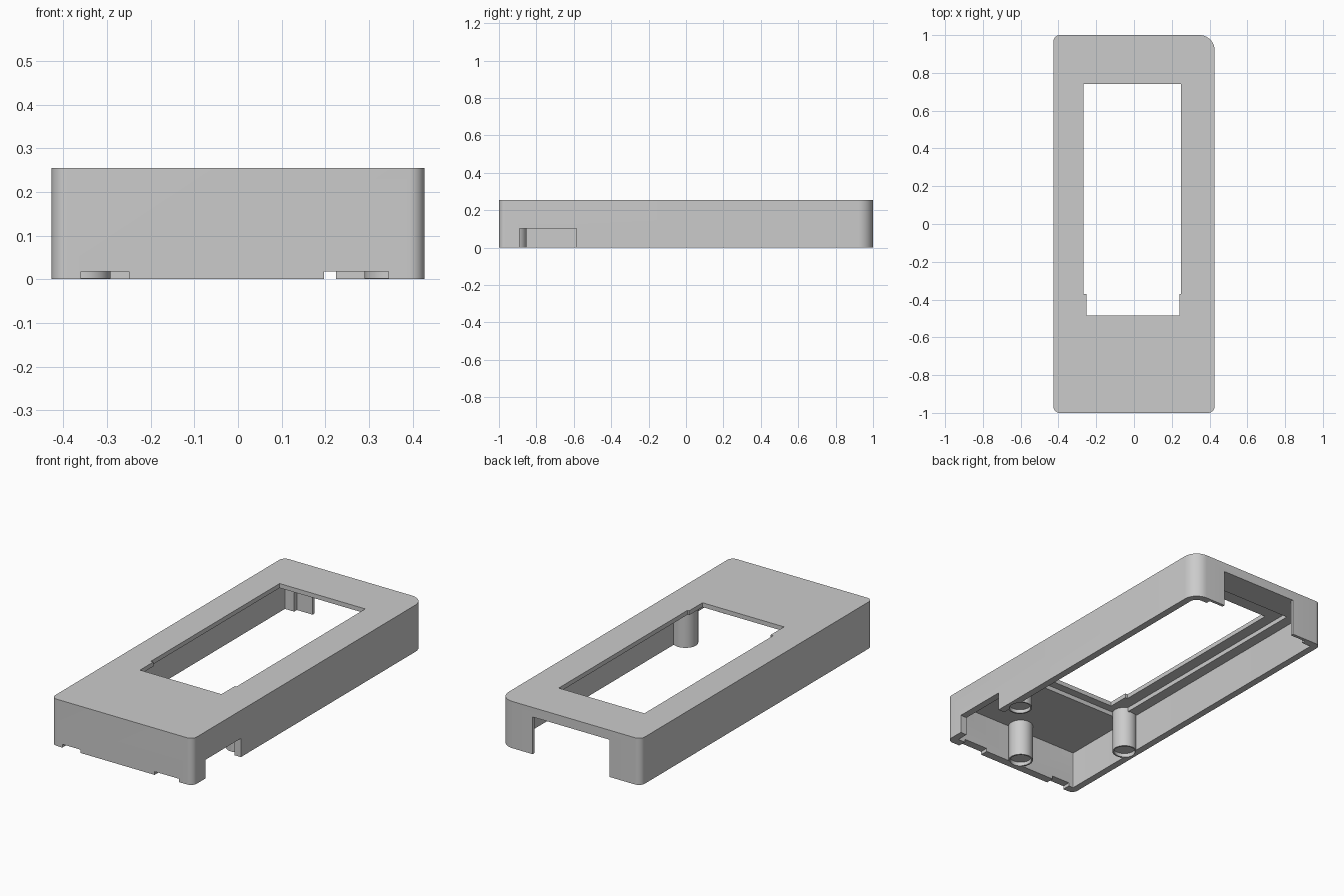
import bpy, bmesh, math

if "Cube" in bpy.data.objects:
    bpy.data.objects.remove(bpy.data.objects["Cube"], do_unlink=True)

grey = bpy.data.materials.new("plain_grey")
grey.use_nodes = True
colour = (0.6, 0.6, 0.6, 1)
grey.diffuse_color = colour
grey.node_tree.nodes["Principled BSDF"].inputs["Base Color"].default_value = colour


def prism(name, points, z0, z1):
    """Extrude a closed counter-clockwise outline from z0 to z1."""
    bm = bmesh.new()
    base = bm.faces.new([bm.verts.new((x, y, z0)) for x, y in points])
    top = bmesh.ops.extrude_face_region(bm, geom=[base])["geom"]
    verts = [g for g in top if isinstance(g, bmesh.types.BMVert)]
    bmesh.ops.translate(bm, verts=verts, vec=(0, 0, z1 - z0))
    bmesh.ops.recalc_face_normals(bm, faces=bm.faces)
    mesh = bpy.data.meshes.new(name)
    bm.to_mesh(mesh)
    bm.free()
    mesh.materials.append(grey)
    obj = bpy.data.objects.new(name, mesh)
    bpy.context.collection.objects.link(obj)
    return obj


def rounded(x0, x1, y0, y1, radii, steps=10):
    """Rectangle with one radius per corner, starting back left."""
    corners = [(x1, y1, -1, -1), (x0, y1, 1, -1), (x0, y0, 1, 1), (x1, y0, -1, 1)]
    pts = []
    for i, ((x, y, sx, sy), r) in enumerate(zip(corners, radii)):
        for k in range(steps + 1):
            a = math.pi / 2 * (i + k / steps)
            pts.append((x + r * (sx + math.cos(a)), y + r * (sy + math.sin(a))))
    return pts


def box(name, x0, x1, y0, y1, z0, z1):
    return prism(name, [(x0, y0), (x1, y0), (x1, y1), (x0, y1)], z0, z1)


def disc(name, x, y, r, z0, z1, sides=40):
    ring = [2 * math.pi * k / sides for k in range(sides)]
    return prism(name, [(x + r * math.cos(a), y + r * math.sin(a)) for a in ring], z0, z1)


def combine(target, tool, operation):
    mod = target.modifiers.new(operation, 'BOOLEAN')
    mod.operation, mod.solver, mod.object = operation, 'EXACT', tool
    bpy.context.view_layer.objects.active = target
    bpy.ops.object.modifier_apply(modifier=mod.name)
    bpy.data.objects.remove(tool, do_unlink=True)


# Outer shell with one larger corner
shell = prism("case_shell", rounded(-0.427, 0.427, -1, 1, (0.08, 0.035, 0.035, 0.035)), 0, 0.255)

# Hollow interior, thinner ceiling around the window, thinner wall beside the back opening
cavity = prism("cavity", rounded(-0.389, 0.388, -0.955, 0.96, (0.04, 0.004, 0.004, 0.004)), -0.1, 0.207)
combine(shell, cavity, 'DIFFERENCE')
combine(shell, box("ceiling_recess", -0.33, 0.31, -0.53, 0.84, 0.1, 0.231), 'DIFFERENCE')
combine(shell, box("back_wall_recess", -0.333, 0.313, 0.9, 0.983, -0.1, 0.205), 'DIFFERENCE')

# Window, slightly narrower at its front end
window = [(-0.252, -0.485), (0.24, -0.485), (0.24, -0.37), (0.25, -0.37),
          (0.25, 0.74), (-0.267, 0.74), (-0.267, -0.37), (-0.252, -0.37)]
combine(shell, prism("window", window, 0.1, 0.4), 'DIFFERENCE')

# Back opening, side notch and the shallow front notches
combine(shell, box("back_opening", -0.238, 0.225, 0.9, 1.1, -0.1, 0.203), 'DIFFERENCE')
combine(shell, box("side_notch", 0.3, 0.5, -0.89, -0.585, -0.1, 0.102), 'DIFFERENCE')
for x0, x1 in ((-0.36, -0.25), (0.197, 0.345)):
    combine(shell, box("front_notch", x0, x1, -1.1, -0.94, -0.1, 0.018), 'DIFFERENCE')

# Hollow-ended support posts
posts = [(-0.355, -0.5), (0.353, -0.5), (0.0, -0.915)]
for x, y in posts:
    combine(shell, disc("post", x, y, 0.063, 0.002, 0.243), 'UNION')
for x, y in posts:
    combine(shell, disc("post_hole", x, y, 0.055, -0.05, 0.022), 'DIFFERENCE')

bpy.ops.object.select_all(action='DESELECT')
shell.select_set(True)
bpy.context.view_layer.objects.active = shell
bpy.ops.object.shade_smooth_by_angle(angle=math.radians(30))
